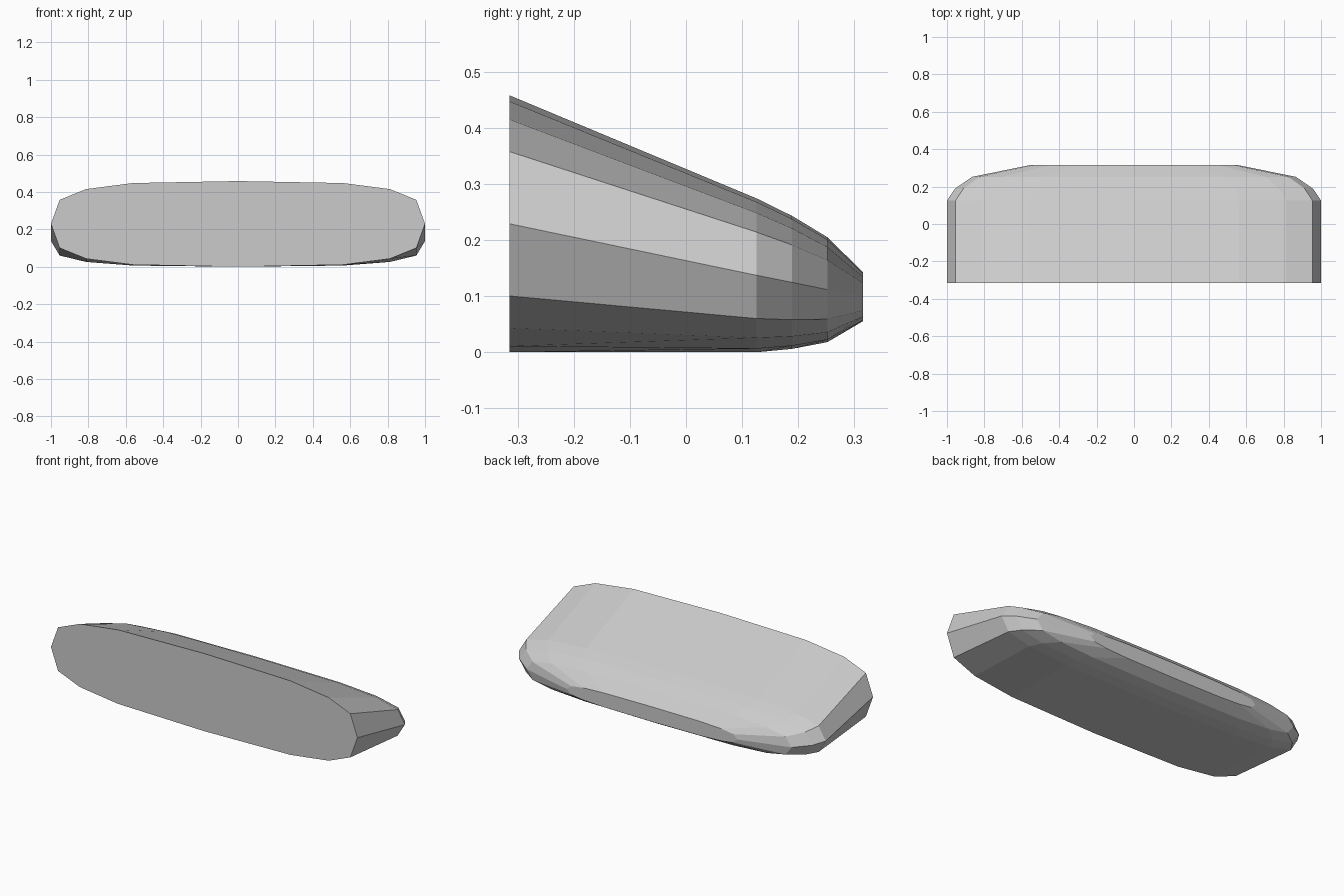
import bpy, bmesh, math

if "Cube" in bpy.data.objects:
    bpy.data.objects.remove(bpy.data.objects["Cube"])

SIDES = 16      # points around each cross-section
POWER = 0.6     # superellipse exponent: rounded-box outline

# Sections from front to back: y, half width, half height, centre height
SECTIONS = [
    (-0.315, 1.000, 0.229, 0.229),
    (0.126, 1.000, 0.137, 0.137),
    (0.189, 0.957, 0.1185, 0.1245),
    (0.252, 0.866, 0.0935, 0.1115),
    (0.315, 0.555, 0.044, 0.099),
]


def soft(v):
    return 0.0 if abs(v) < 1e-6 else math.copysign(abs(v) ** POWER, v)


# Tapered rounded body, lofted through the sections and capped at both ends
bm = bmesh.new()
rings = []
for y, half_w, half_h, zc in SECTIONS:
    ring = []
    for i in range(SIDES):
        a = 2 * math.pi * i / SIDES
        ring.append(bm.verts.new((half_w * soft(math.cos(a)), y,
                                  zc + half_h * soft(math.sin(a)))))
    rings.append(ring)
for r0, r1 in zip(rings, rings[1:]):
    for i in range(SIDES):
        j = (i + 1) % SIDES
        bm.faces.new((r0[i], r0[j], r1[j], r1[i]))
bm.faces.new(rings[0])
bm.faces.new(rings[-1])
bmesh.ops.recalc_face_normals(bm, faces=bm.faces)

mesh = bpy.data.meshes.new("tapered_body")
bm.to_mesh(mesh)
bm.free()

# Single light grey colour
grey = bpy.data.materials.new("light grey")
grey.diffuse_color = (0.6, 0.6, 0.6, 1.0)
grey.use_nodes = True
grey.node_tree.nodes["Principled BSDF"].inputs["Base Color"].default_value = grey.diffuse_color
mesh.materials.append(grey)

body = bpy.data.objects.new("tapered_body", mesh)
bpy.context.collection.objects.link(body)
